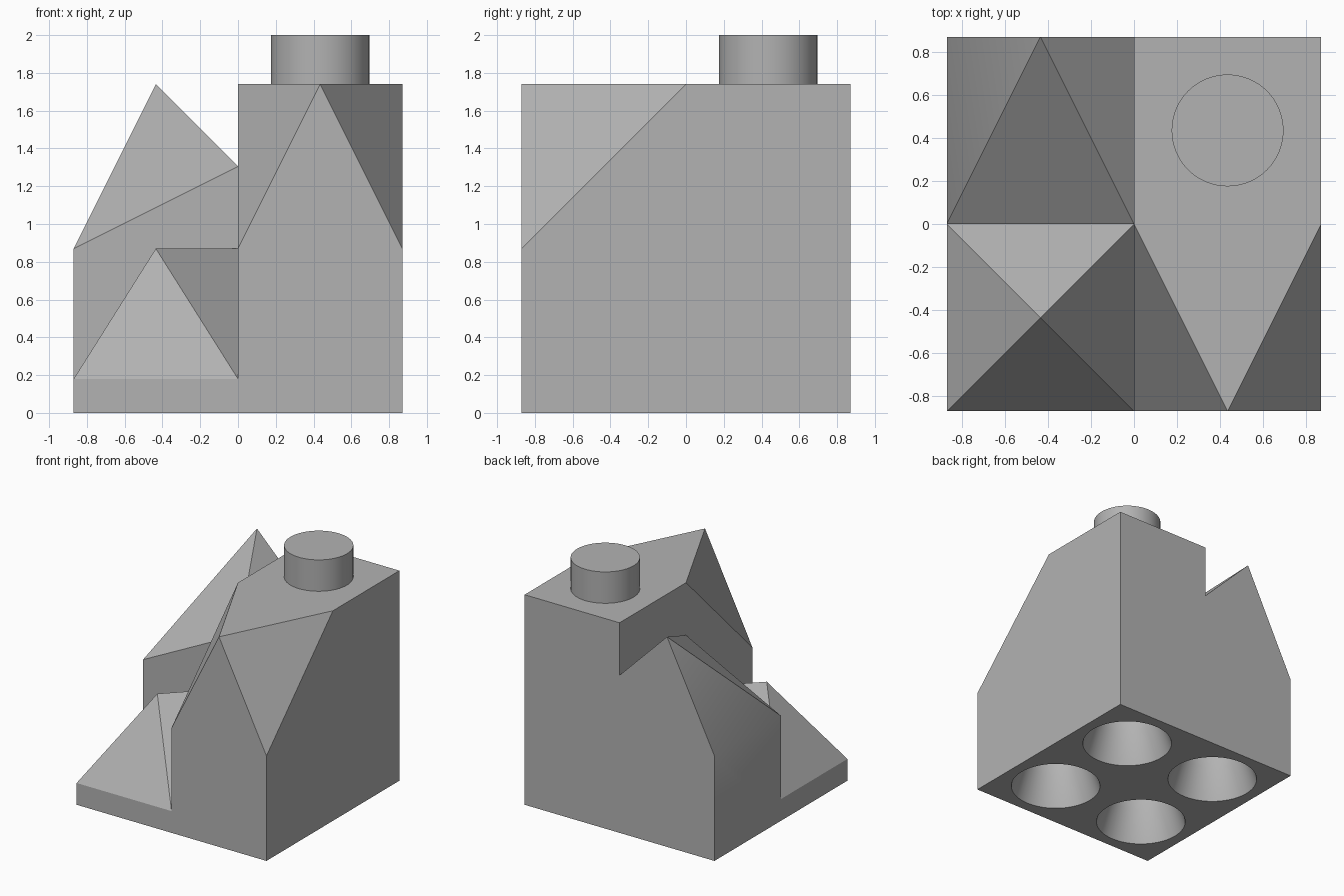
import bpy, bmesh, math
from mathutils import Matrix

if "Cube" in bpy.data.objects:
    bpy.data.objects.remove(bpy.data.objects["Cube"])

W = 0.87           # half width, also the size of one quarter
H = 2 * W          # full height
C = W / 2          # quarter centre
LOW, NOTCH = 0.18, 1.305

grey = bpy.data.materials.new("mid grey")
grey.use_nodes = True
colour = (0.45, 0.45, 0.45, 1)
grey.diffuse_color = colour
grey.node_tree.nodes["Principled BSDF"].inputs["Base Color"].default_value = colour


def add_object(name, bm):
    bmesh.ops.recalc_face_normals(bm, faces=bm.faces)
    mesh = bpy.data.meshes.new(name)
    bm.to_mesh(mesh)
    bm.free()
    mesh.materials.append(grey)
    obj = bpy.data.objects.new(name, mesh)
    bpy.context.collection.objects.link(obj)
    return obj


def quarter(name, sx, sy, tops):
    """Convex column over one quarter of the footprint, with the given top points."""
    bm = bmesh.new()
    base = [(x, y, 0) for x in (0, sx * W) for y in (0, sy * W)]
    for p in base + tops:
        bm.verts.new(p)
    bmesh.ops.convex_hull(bm, input=bm.verts)
    bmesh.ops.dissolve_limit(bm, angle_limit=0.01, verts=bm.verts, edges=bm.edges)
    return add_object(name, bm)


def turned(name, profile, x, y, sides=64):
    """Closed solid of revolution from (radius, z) pairs, capped at both ends."""
    bm = bmesh.new()
    rings = []
    for r, z in profile:
        turn = [2 * math.pi * i / sides for i in range(sides)]
        rings.append([bm.verts.new((x + r * math.cos(a), y + r * math.sin(a), z)) for a in turn])
    for a, b in zip(rings, rings[1:]):
        for i in range(sides):
            j = (i + 1) % sides
            bm.faces.new((a[i], a[j], b[j], b[i]))
    bm.faces.new(rings[0])
    bm.faces.new(rings[-1])
    return add_object(name, bm)


def smooth(obj):
    bpy.ops.object.select_all(action="DESELECT")
    obj.select_set(True)
    bpy.context.view_layer.objects.active = obj
    bpy.ops.object.shade_smooth_by_angle(angle=math.radians(30))


# Tall quarter that carries the stud
body = quarter("block_body", 1, 1, [(x, y, H) for x in (0, W) for y in (0, W)])
# Tall front quarter with two clipped corners
clipped = quarter("clipped_quarter", 1, -1,
                  [(0, 0, H), (W, 0, H), (C, -W, H), (0, -W, W), (W, -W, W)])
# Rear peak with uneven shoulders
peak = quarter("peak_quarter", -1, 1,
               [(-C, W, H), (-W, 0, W), (-W, W, W), (0, 0, NOTCH), (0, W, NOTCH)])
# Low pyramid with one raised corner
pyramid = quarter("pyramid_quarter", -1, -1,
                  [(-C, -C, W), (0, 0, W), (-W, 0, LOW), (0, -W, LOW), (-W, -W, LOW)])

# Flared sockets in the underside
sockets = [turned("socket_cutter", [(0.364, -0.05), (0.26, 0.26), (0.26, 0.44)], x, y)
           for x in (-C, C) for y in (-C, C)]

# Join the quarters and cut the sockets
helpers = [clipped, peak, pyramid] + sockets
for tool in helpers:
    tool.hide_render = True
    mod = body.modifiers.new(tool.name, "BOOLEAN")
    mod.object = tool
    mod.solver = "EXACT"
    mod.operation = "DIFFERENCE" if tool in sockets else "UNION"
graph = bpy.context.evaluated_depsgraph_get()
solid = bpy.data.meshes.new_from_object(body.evaluated_get(graph))
body.modifiers.clear()
body.data = solid
for tool in helpers:
    bpy.data.objects.remove(tool)

# Merge flat neighbours
bm = bmesh.new()
bm.from_mesh(solid)
bmesh.ops.remove_doubles(bm, verts=bm.verts, dist=0.0005)
bmesh.ops.dissolve_limit(bm, angle_limit=0.01, verts=bm.verts, edges=bm.edges)
bm.to_mesh(solid)
bm.free()
smooth(body)

# Stud on top
smooth(turned("top_stud", [(0.26, H), (0.26, 2.0)], C, C))
